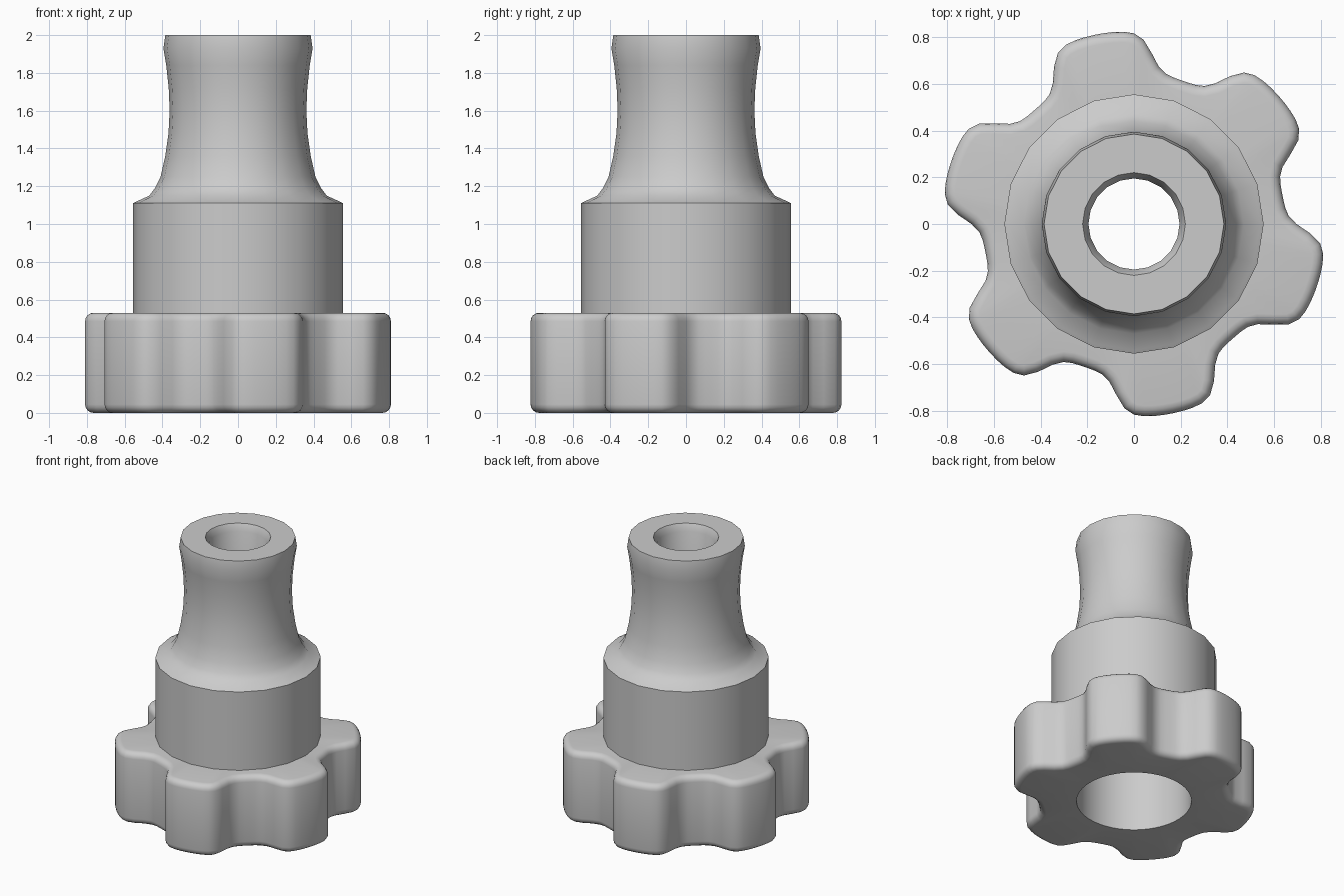
import bpy, bmesh, math
from mathutils import Vector

cube = bpy.data.objects.get("Cube")
if cube:
    bpy.data.objects.remove(cube, do_unlink=True)

grey = bpy.data.materials.new("plain grey")
grey.use_nodes = True
colour = (0.6, 0.6, 0.6, 1)
grey.diffuse_color = colour
grey.node_tree.nodes["Principled BSDF"].inputs["Base Color"].default_value = colour


def circle(r, z, n):
    return [Vector((r * math.cos(math.tau * i / n), r * math.sin(math.tau * i / n), z))
            for i in range(n)]


def loft_loop(name, rings):
    """Skin a closed loop of equal-length rings into a ring-shaped solid."""
    bm = bmesh.new()
    loops = [[bm.verts.new(p) for p in ring] for ring in rings]
    for a, b in zip(loops, loops[1:] + loops[:1]):
        for i in range(len(a)):
            j = (i + 1) % len(a)
            bm.faces.new((a[i], a[j], b[j], b[i]))
    bmesh.ops.recalc_face_normals(bm, faces=bm.faces)
    mesh = bpy.data.meshes.new(name)
    bm.to_mesh(mesh)
    bm.free()
    mesh.materials.append(grey)
    obj = bpy.data.objects.new(name, mesh)
    bpy.context.collection.objects.link(obj)
    bpy.ops.object.select_all(action='DESELECT')
    obj.select_set(True)
    bpy.context.view_layer.objects.active = obj
    bpy.ops.object.shade_smooth_by_angle(angle=math.radians(32))
    return obj


# Six-lobed outline, broad lobes and narrower valleys
LOBES, TURN = 6, math.radians(41)


def outline(a):
    wave = math.cos(LOBES * (a - TURN)) + 0.2
    r = 0.735 + 0.093 * math.tanh(2.2 * wave)
    return Vector((r * math.cos(a), r * math.sin(a), 0))


def lobed_ring(inset, z, n=120):
    ring = []
    for i in range(n):
        a = math.tau * i / n
        along = (outline(a + 0.01) - outline(a - 0.01)).normalized()
        ring.append(outline(a) + Vector((-along.y, along.x, 0)) * inset + Vector((0, 0, z)))
    return ring


# Hand grip with rounded rims and a wide bore
GRIP_H, ROUND, STEPS = 0.53, 0.045, 4
BORE = 0.385
arc = [(ROUND * (1 - math.sin(t)), ROUND * (1 - math.cos(t)))
       for t in (math.pi / 2 * k / STEPS for k in range(STEPS + 1))]
rings = [circle(BORE, 0, 120)]
rings += [lobed_ring(d, h) for d, h in arc]
rings += [lobed_ring(d, GRIP_H - h) for d, h in reversed(arc)]
rings += [circle(BORE, GRIP_H, 120)]
loft_loop("lobed_grip", rings)

# Collar, flared neck and stepped bore, turned as one profile
profile = [
    (BORE, 0.52), (0.555, 0.52), (0.555, 1.11), (0.54, 1.118),      # collar
    (0.47, 1.15), (0.44, 1.19), (0.41, 1.25), (0.385, 1.36),        # neck foot
    (0.368, 1.48), (0.362, 1.6), (0.367, 1.72), (0.38, 1.84),       # waist
    (0.395, 1.93), (0.385, 2.0),                                    # rim
    (0.22, 2.0), (0.195, 1.95), (0.195, 1.0), (BORE, 1.0),          # bore
]
loft_loop("collar_and_neck", [circle(r, z, 20) for r, z in profile])
